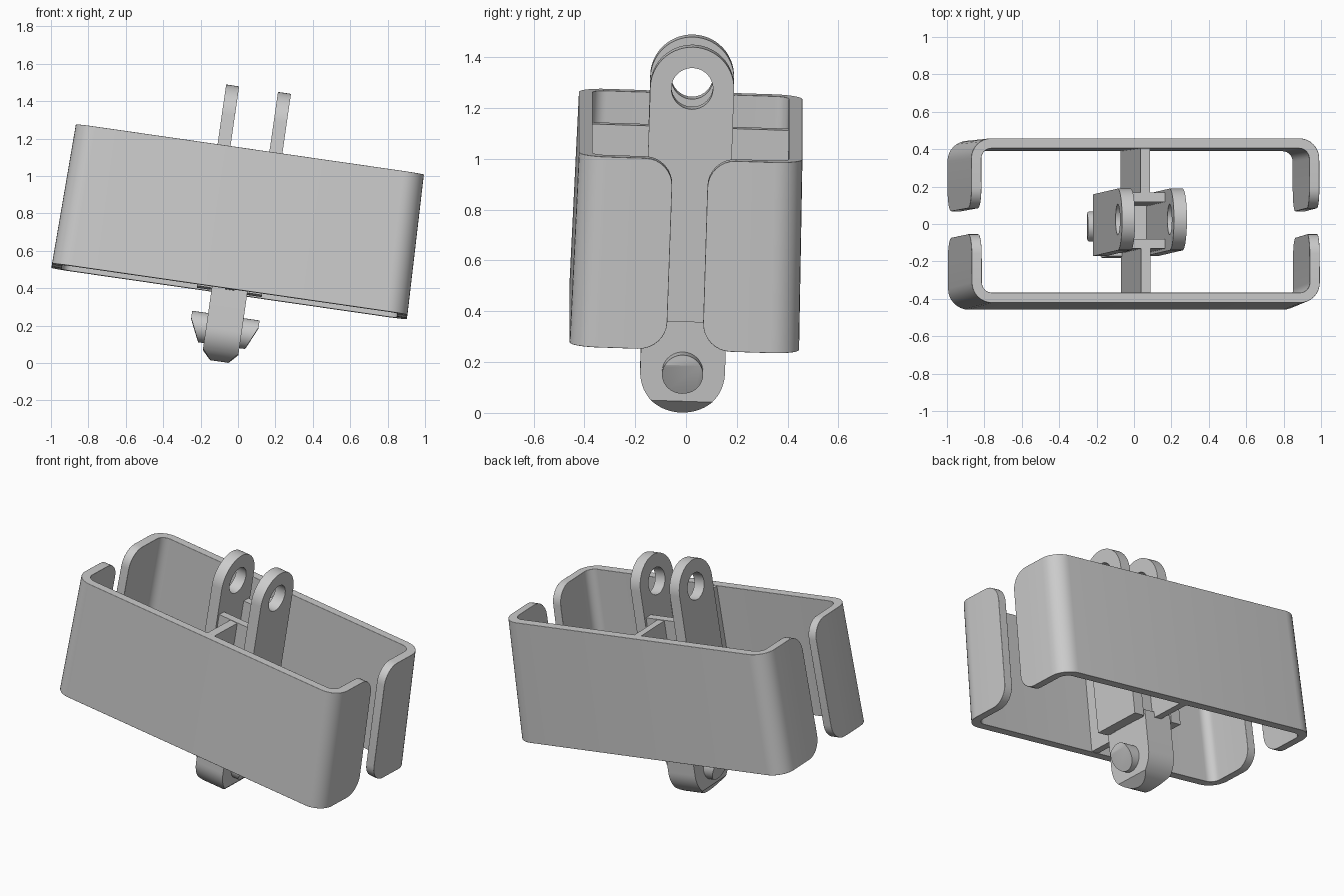
import bpy, bmesh
from math import sin, cos, pi, radians, sqrt
from mathutils import Matrix, Vector

if "Cube" in bpy.data.objects:
    bpy.data.objects.remove(bpy.data.objects["Cube"])

# The whole link is built upright around its centre, then tilted by POSE
POSE = (Matrix.Translation((0.008, 0.006, 0.757))
        @ Matrix.Rotation(radians(8.2), 4, 'Y')
        @ Matrix.Rotation(radians(-1.9), 4, 'X'))
H = 0.378                      # half height of the shell
LUG_Z, PEG_Z = 0.55, -0.59     # hinge axis heights


def finish(name, bm, mirror=None, bevel=0.0, hole=None):
    bmesh.ops.recalc_face_normals(bm, faces=bm.faces)
    mesh = bpy.data.meshes.new(name)
    bm.to_mesh(mesh)
    bm.free()
    ob = bpy.data.objects.new(name, mesh)
    bpy.context.collection.objects.link(ob)
    ob.matrix_world = POSE
    bpy.context.view_layer.update()
    bpy.ops.object.select_all(action='DESELECT')
    ob.select_set(True)
    bpy.context.view_layer.objects.active = ob
    if hole:
        m = ob.modifiers.new("hole", 'BOOLEAN')
        m.object = hole
        m.operation = 'DIFFERENCE'
        bpy.ops.object.modifier_apply(modifier=m.name)
    bpy.ops.object.shade_smooth_by_angle(angle=radians(35))
    if bevel:
        m = ob.modifiers.new("bevel", 'BEVEL')
        m.width, m.segments = bevel, 2
        m.limit_method, m.angle_limit = 'ANGLE', radians(40)
        m.harden_normals = True
    if mirror:
        m = ob.modifiers.new("mirror", 'MIRROR')
        m.use_axis = [a == mirror for a in 'XYZ']
        m.use_mirror_merge = False
    return ob


def prism(pts, x0, x1):
    """Extrude a (y, z) outline along x."""
    bm = bmesh.new()
    face = bm.faces.new([bm.verts.new((x0, y, z)) for y, z in pts])
    ext = bmesh.ops.extrude_face_region(bm, geom=[face])
    bmesh.ops.translate(bm, vec=(x1 - x0, 0, 0),
                        verts=[g for g in ext['geom'] if isinstance(g, bmesh.types.BMVert)])
    return bm


def rect(y0, y1, z0, z1):
    return [(y0, z0), (y1, z0), (y1, z1), (y0, z1)]


def arc(cz, r, a0, a1, n):
    return [(r * cos(a0 + (a1 - a0) * i / n), cz + r * sin(a0 + (a1 - a0) * i / n))
            for i in range(n + 1)]


def slice_off(bm, co, no):
    """Cut away everything on the normal side of a plane and cap it."""
    geom = bm.verts[:] + bm.edges[:] + bm.faces[:]
    cut = bmesh.ops.bisect_plane(bm, geom=geom, plane_co=co, plane_no=no, clear_outer=True)
    edges = [e for e in cut['geom_cut'] if isinstance(e, bmesh.types.BMEdge)]
    bmesh.ops.contextual_create(bm, geom=edges)


# Shell half: a C-shaped wall whose lips have rounded free corners
L, W, R, T, GAP, LIP_R = 0.95, 0.446, 0.11, 0.055, 0.07, 0.11
half = []                      # (x, y, normal x, normal y, half height)
for i in range(9):
    s = LIP_R * (1 - cos(pi / 2 * i / 8))
    half.append((L, GAP + s, 1, 0, H - LIP_R + sqrt(max(0, LIP_R**2 - (LIP_R - s)**2))))
for i in range(9):
    a = pi / 2 * i / 8
    half.append((L - R + R * cos(a), W - R + R * sin(a), cos(a), sin(a), H))
stations = half + [(-x, y, -nx, ny, h) for x, y, nx, ny, h in reversed(half)]

bm = bmesh.new()
rings = []
for x, y, nx, ny, h in stations:
    ring = []
    for d, z in ((0, h), (T, h), (T, -h), (0, -h)):
        ring.append(bm.verts.new(((x - nx * d) * (1 - 0.028 * z),
                                  (y - ny * d) * (1 - 0.035 * z), z)))
    rings.append(ring)
for a, b in zip(rings, rings[1:]):
    for k in range(4):
        bm.faces.new((a[k], a[(k + 1) % 4], b[(k + 1) % 4], b[k]))
bm.faces.new(rings[0])
bm.faces.new(rings[-1])
finish("shell_wall", bm, mirror='Y', bevel=0.009)

# Webs joining the hub to the shell
finish("web", prism(rect(0.13, 0.41, -H + 0.003, H - 0.003), -0.025, 0.025), mirror='Y')

# Hub: cross walls and floor between the hinge plates
finish("hub_cross_wall", prism(rect(0.1, 0.15, -H, H), -0.12, 0.12), mirror='Y')
finish("hub_floor", prism(rect(-0.12, 0.12, -H + 0.002, -0.32), -0.12, 0.12))

# Hinge plates with a round eye at the top
cutter = finish("eye_cutter", prism(arc(LUG_Z, 0.082, 0, 2 * pi, 40)[:-1], 0, 0.3))
cutter.hide_render = True
outline = [(-0.165, -H), (0.165, -H)] + arc(LUG_Z, 0.165, 0, pi, 28)
finish("hinge_plate", prism(outline, 0.105, 0.175), mirror='X', hole=cutter)
bpy.data.objects.remove(cutter)

# Tongue at the bottom with a chamfered tip
bm = prism([(0.167, -0.34), (-0.167, -0.34)] + arc(PEG_Z, 0.167, pi, 2 * pi, 28), -0.096, 0.096)
for s in (1, -1):
    slice_off(bm, Vector((s * 0.096, 0, -0.705)), Vector((s * 0.055, 0, -0.05)))
finish("tongue", bm)

# Snap pegs with a slanted lead-in face
bm = prism(arc(PEG_Z, 0.081, 0, 2 * pi, 36)[:-1], 0.06, 0.182)
slice_off(bm, Vector((0.182, 0, -0.55)), Vector((0.12, 0, -0.055)))
finish("snap_peg", bm, mirror='X')
